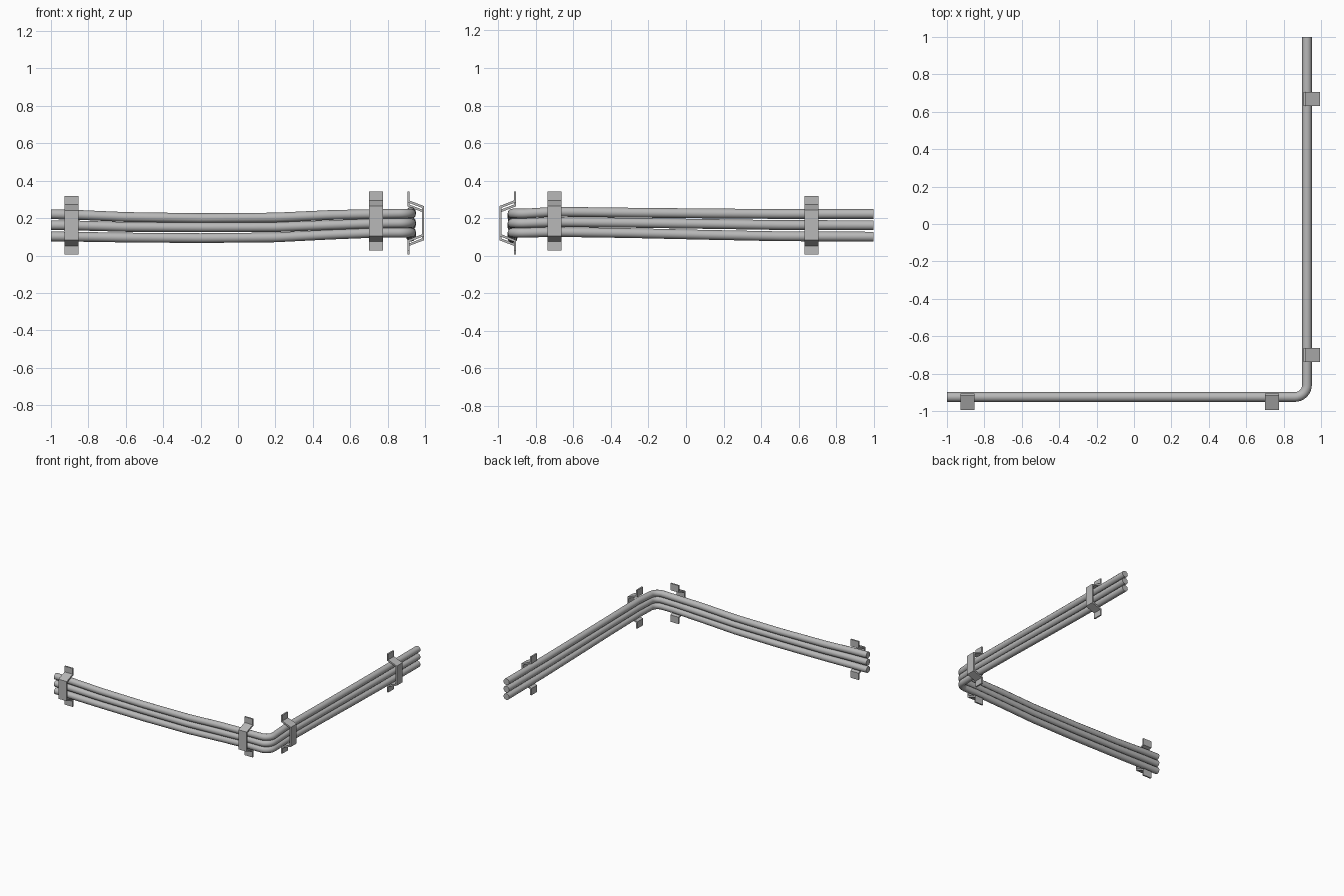
import bpy, bmesh, math
from mathutils import Matrix, Vector

cube = bpy.data.objects.get("Cube")
if cube:
    bpy.data.objects.remove(cube, do_unlink=True)

grey = bpy.data.materials.new("light_grey")
grey.use_nodes = True
grey.diffuse_color = (0.48, 0.48, 0.48, 1)
grey.node_tree.nodes["Principled BSDF"].inputs["Base Color"].default_value = (0.48, 0.48, 0.48, 1)

LINE = 0.925    # distance of both cable runs from the centre
RADIUS = 0.026
BEND = 0.065


def make_cable(name, front_run, corner_z, side_run):
    # front run, rounded corner, then side run
    points = [(x, -LINE, z) for x, z in front_run]
    centre = LINE - BEND
    for i in range(9):
        a = -math.pi / 2 * (1 - i / 8)
        points.append((centre + BEND * math.cos(a), -centre + BEND * math.sin(a), corner_z))
    points += [(LINE, y, z) for y, z in side_run]
    curve = bpy.data.curves.new(name, "CURVE")
    curve.dimensions = "3D"
    curve.twist_mode = "Z_UP"
    curve.bevel_depth = RADIUS
    curve.bevel_resolution = 4
    curve.use_fill_caps = True
    spline = curve.splines.new("POLY")
    spline.points.add(len(points) - 1)
    for p, co in zip(spline.points, points):
        p.co = (*co, 1)
    curve.materials.append(grey)
    obj = bpy.data.objects.new(name, curve)
    bpy.context.collection.objects.link(obj)
    bpy.ops.object.select_all(action="DESELECT")
    obj.select_set(True)
    bpy.context.view_layer.objects.active = obj
    bpy.ops.object.convert(target="MESH")
    bpy.ops.object.shade_smooth_by_angle(angle=math.radians(40))


# Sagging heights along each run
front_x = (-1, -0.85, -0.6, -0.2, 0.2, 0.5, 0.75)
side_y = (-0.7, -0.3, 0.1, 0.5, 1)
cables = {
    "upper_cable": ((0.221, 0.217, 0.206, 0.2, 0.203, 0.217, 0.222), 0.224,
                    (0.234, 0.229, 0.225, 0.222, 0.222)),
    "middle_cable": ((0.162, 0.16, 0.153, 0.151, 0.152, 0.163, 0.172), 0.173,
                     (0.179, 0.175, 0.169, 0.163, 0.162)),
    "lower_cable": ((0.102, 0.1, 0.096, 0.093, 0.097, 0.112, 0.122), 0.122,
                    (0.126, 0.12, 0.111, 0.103, 0.101)),
}
for name, (front_z, corner_z, side_z) in cables.items():
    make_cable(name, list(zip(front_x, front_z)), corner_z, list(zip(side_y, side_z)))


def make_clip(name, location, turn):
    # Hat-shaped strip: wall flange, slope and outer plate, mirrored top to bottom
    t = 0.012
    outer = [(0.09, 0.08), (t, 0.11), (t, 0.157)]
    inner = [(0, 0.157), (0, 0.101), (0.09 - t, 0.071)]
    half = outer + inner
    profile = half + [(d, -h) for d, h in reversed(half)]
    bm = bmesh.new()
    for side in (1, -1):
        quads = [(0, 1, 4, 5), (1, 2, 3, 4)]
        for quad in quads:
            bm.faces.new([bm.verts.new((0, -half[i][0], side * half[i][1])) for i in quad])
    plate = [profile[i] for i in (0, 5, 6, 11)]
    bm.faces.new([bm.verts.new((0, -d, h)) for d, h in plate])
    bmesh.ops.remove_doubles(bm, verts=bm.verts, dist=0.0005)
    bmesh.ops.recalc_face_normals(bm, faces=bm.faces)
    # Give the strip its width
    made = bmesh.ops.extrude_face_region(bm, geom=bm.faces[:], use_keep_orig=True)
    moved = [v for v in made["geom"] if isinstance(v, bmesh.types.BMVert)]
    bmesh.ops.translate(bm, verts=moved, vec=Vector((0.074, 0, 0)))
    bmesh.ops.translate(bm, verts=bm.verts, vec=Vector((-0.037, 0, 0)))
    bmesh.ops.recalc_face_normals(bm, faces=bm.faces)
    bm.transform(Matrix.Rotation(turn, 4, "Z"))
    mesh = bpy.data.meshes.new(name)
    bm.to_mesh(mesh)
    bm.free()
    mesh.materials.append(grey)
    obj = bpy.data.objects.new(name, mesh)
    obj.location = location
    bpy.context.collection.objects.link(obj)


WALL = 0.905
make_clip("front_right_clip", (-0.89, -WALL, 0.162), 0)
make_clip("front_left_clip", (0.738, -WALL, 0.184), 0)
make_clip("side_front_clip", (WALL, -0.7, 0.184), math.pi / 2)
make_clip("side_back_clip", (WALL, 0.668, 0.162), math.pi / 2)
